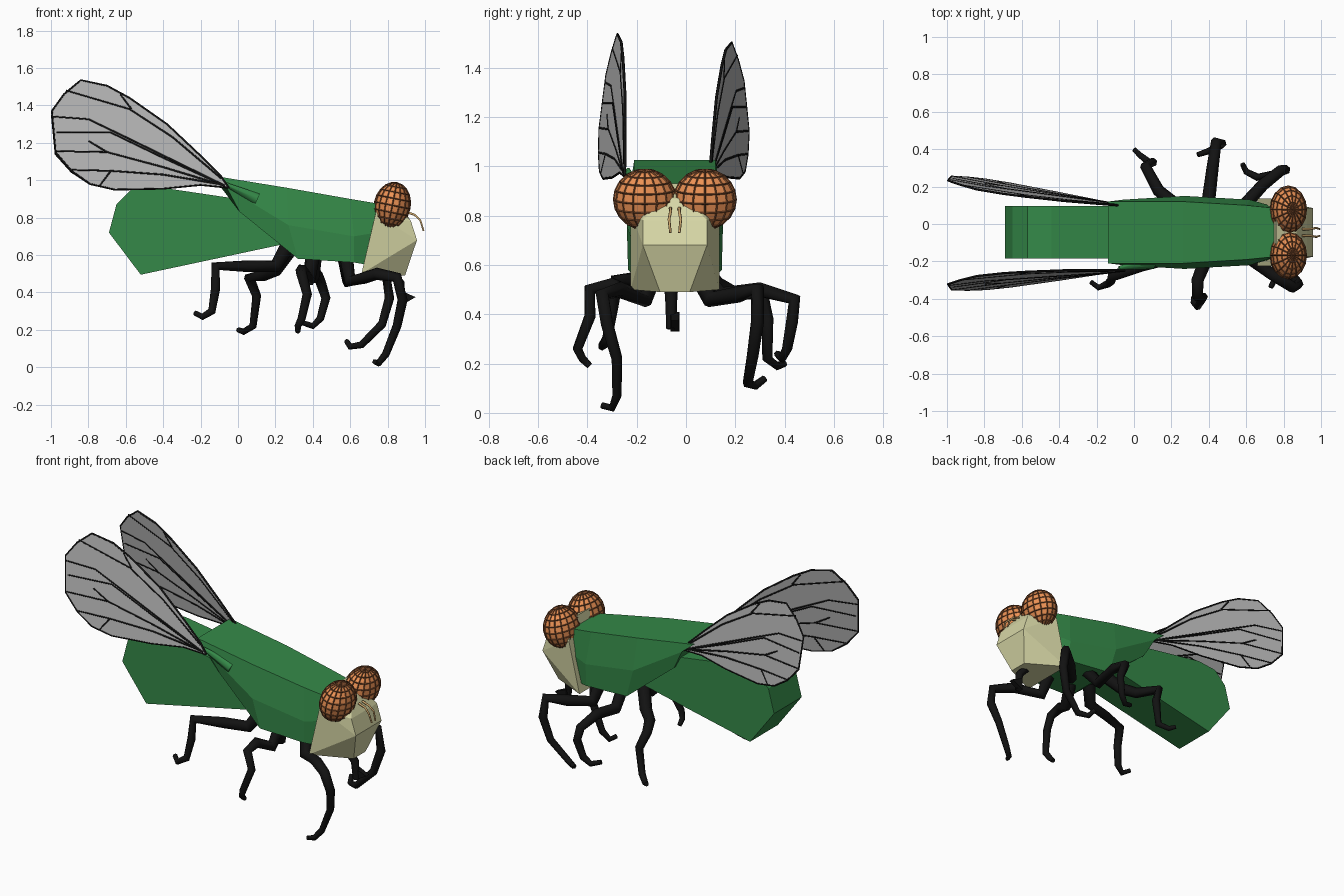
import bpy, bmesh
from mathutils import Vector

CY = -0.045  # body symmetry line


def material(name, rgb):
    m = bpy.data.materials.new(name)
    m.diffuse_color = (*rgb, 1)
    return m


GREEN = material("green", (0.035, 0.25, 0.065))
CREAM = material("cream", (0.68, 0.68, 0.38))
ORANGE = material("orange", (0.85, 0.29, 0.09))
BROWN = material("brown", (0.2, 0.07, 0.025))
TAN = material("tan", (0.6, 0.38, 0.15))
BLACK = material("black", (0.006, 0.006, 0.006))
GREY = material("wing_grey", (0.48, 0.48, 0.48))


def finish(name, bm, mat):
    bmesh.ops.recalc_face_normals(bm, faces=bm.faces[:])
    me = bpy.data.meshes.new(name)
    bm.to_mesh(me)
    bm.free()
    me.materials.append(mat)
    ob = bpy.data.objects.new(name, me)
    bpy.context.collection.objects.link(ob)
    return ob


def hull(name, pts, mat):
    """Convex solid from (x, half width, z) points mirrored about the body line."""
    bm = bmesh.new()
    for x, w, z in pts:
        for s in (-1, 1):
            bm.verts.new((x, CY + s * w, z))
    res = bmesh.ops.convex_hull(bm, input=bm.verts[:])
    loose = [v for v in bm.verts if not v.link_faces]
    bmesh.ops.delete(bm, geom=loose, context='VERTS')
    return finish(name, bm, mat)


def loft(name, sections, mat):
    """Join six-sided sections, each given as top, middle, bottom (x, half width, z)."""
    bm = bmesh.new()
    rings = []
    for sec in sections:
        pts = [(x, CY + w, z) for x, w, z in sec] + [(x, CY - w, z) for x, w, z in reversed(sec)]
        rings.append([bm.verts.new(p) for p in pts])
    for a, b in zip(rings, rings[1:]):
        for i in range(6):
            j = (i + 1) % 6
            bm.faces.new((a[i], a[j], b[j], b[i]))
    bm.faces.new(rings[0])
    bm.faces.new(rings[-1])
    return finish(name, bm, mat)


def tubes(name, paths, r0, r1, mat):
    """Tapering six-sided tubes along point paths."""
    cu = bpy.data.curves.new(name, 'CURVE')
    cu.dimensions = '3D'
    cu.bevel_depth = 1.0
    cu.bevel_resolution = 1
    cu.use_fill_caps = True
    for pts in paths:
        sp = cu.splines.new('POLY')
        sp.points.add(len(pts) - 1)
        for i, p in enumerate(pts):
            sp.points[i].co = (*p, 1)
            sp.points[i].radius = r0 + (r1 - r0) * i / (len(pts) - 1)
    cu.materials.append(mat)
    ob = bpy.data.objects.new(name, cu)
    bpy.context.collection.objects.link(ob)
    bpy.ops.object.select_all(action='DESELECT')
    ob.select_set(True)
    bpy.context.view_layer.objects.active = ob
    bpy.ops.object.convert(target='MESH')


# Abdomen and thorax
abdomen = [(-0.69, 0.72), (-0.65, 0.87), (-0.57, 0.95), (-0.44, 0.965),
           (0.1, 0.885), (0.3, 0.67), (-0.52, 0.495)]
hull("abdomen", [(x, 0.14, z) for x, z in abdomen], GREEN)
loft("thorax", [
    [(-0.14, 0.165, 1.025), (-0.06, 0.175, 0.96), (0.01, 0.15, 0.83)],
    [(0.26, 0.165, 0.96), (0.27, 0.195, 0.76), (0.32, 0.19, 0.58)],
    [(0.60, 0.145, 0.90), (0.62, 0.175, 0.70), (0.62, 0.17, 0.56)],
    [(0.75, 0.13, 0.875), (0.74, 0.14, 0.72), (0.68, 0.14, 0.55)]], GREEN)

# Head
hull("head", [(0.66, 0.18, 0.50), (0.735, 0.18, 0.82), (0.76, 0.10, 0.93),
              (0.893, 0.06, 0.49), (0.957, 0.13, 0.68), (0.925, 0.13, 0.78),
              (0.87, 0.05, 0.87)], CREAM)

# Eyes with raised grid lines
for side, y in (("right", CY - 0.122), ("left", CY + 0.122)):
    for part, mat, grow in (("eye", ORANGE, 1), ("eye_grid", BROWN, 1.008)):
        bpy.ops.mesh.primitive_uv_sphere_add(
            segments=16, ring_count=10, radius=grow,
            location=(0.825, y, 0.866), rotation=(0, 0.2, 0))
        ob = bpy.context.object
        ob.name = f"{side}_{part}"
        ob.scale = (0.095, 0.125, 0.122)
        bpy.ops.object.transform_apply(location=False, rotation=False, scale=True)
        ob.data.materials.append(mat)
        if part == "eye_grid":
            ob.modifiers.new("grid", 'WIREFRAME').thickness = 0.007

# Antennae
tubes("antennae", [[(0.90, y, 0.83), (0.945, y, 0.815), (0.975, y + d, 0.785), (0.992, y, 0.73)]
                   for y, d in ((CY - 0.018, -0.006), (CY + 0.018, 0.006))], 0.007, 0.005, TAN)

# Mouthpart
tubes("mouthpart", [[(0.82, CY - 0.015, 0.51), (0.87, CY - 0.015, 0.45), (0.88, CY - 0.015, 0.34)]],
      0.028, 0.02, BLACK)
hull("mouthpart_tip", [(0.87, 0.018, 0.41), (0.95, 0.015, 0.375), (0.87, 0.018, 0.33)], BLACK)

# Legs
legs = {
    "right_front_leg": [(0.58, -0.13, 0.58), (0.60, -0.17, 0.46), (0.74, -0.27, 0.50),
                        (0.85, -0.34, 0.48), (0.88, -0.32, 0.36), (0.85, -0.28, 0.22),
                        (0.79, -0.28, 0.07), (0.75, -0.30, 0.02), (0.73, -0.34, 0.03)],
    "left_front_leg": [(0.57, 0.04, 0.58), (0.59, 0.10, 0.46), (0.69, 0.21, 0.48),
                       (0.79, 0.29, 0.50), (0.81, 0.29, 0.37), (0.77, 0.27, 0.23),
                       (0.66, 0.25, 0.12), (0.60, 0.28, 0.11), (0.58, 0.32, 0.14)],
    "right_middle_leg": [(0.40, -0.13, 0.60), (0.38, -0.20, 0.47), (0.34, -0.30, 0.52),
                         (0.34, -0.39, 0.50), (0.37, -0.39, 0.39), (0.34, -0.44, 0.26),
                         (0.32, -0.42, 0.22), (0.32, -0.39, 0.19)],
    "left_middle_leg": [(0.41, 0.04, 0.60), (0.40, 0.14, 0.48), (0.42, 0.30, 0.50),
                        (0.44, 0.44, 0.46), (0.47, 0.43, 0.37), (0.44, 0.41, 0.26),
                        (0.40, 0.39, 0.22), (0.34, 0.37, 0.24)],
    "right_rear_leg": [(0.26, -0.12, 0.64), (0.20, -0.18, 0.54), (0.05, -0.22, 0.54),
                       (-0.12, -0.28, 0.54), (-0.12, -0.30, 0.42), (-0.14, -0.32, 0.30),
                       (-0.19, -0.34, 0.27), (-0.23, -0.31, 0.29)],
    "left_rear_leg": [(0.27, 0.04, 0.62), (0.20, 0.12, 0.52), (0.13, 0.18, 0.49),
                      (0.06, 0.31, 0.48), (0.10, 0.33, 0.38), (0.08, 0.33, 0.22),
                      (0.03, 0.37, 0.19), (0.0, 0.40, 0.20)],
}
for name, path in legs.items():
    tubes(name, [path], 0.04, 0.014, BLACK)

# Wings: flat outline laid on a tilted plane, with dark veins
outline = [(-0.05, 0.96), (-0.09, 1.02), (-0.21, 1.14), (-0.38, 1.30), (-0.58, 1.44),
           (-0.70, 1.505), (-0.84, 1.535), (-0.93, 1.46), (-0.995, 1.37), (-0.975, 1.15),
           (-0.89, 1.05), (-0.79, 0.98), (-0.66, 0.95), (-0.40, 0.955), (-0.20, 0.975)]
veins = [
    [(-0.07, 0.97), (-0.58, 1.22), (-0.80, 1.326), (-0.99, 1.34)],
    [(-0.07, 0.97), (-0.40, 1.12), (-0.685, 1.257), (-0.97, 1.257)],
    [(-0.07, 0.97), (-0.40, 1.07), (-0.70, 1.15), (-0.97, 1.155)],
    [(-0.10, 0.98), (-0.40, 1.03), (-0.68, 1.05), (-0.89, 1.055)],
    [(-0.09, 1.01), (-0.35, 1.23), (-0.58, 1.38), (-0.92, 1.48)],
    [(-0.57, 1.38), (-0.63, 1.46)],
    [(-0.70, 1.15), (-0.80, 1.21)],
    [(-0.68, 1.05), (-0.74, 0.97)],
]
for side, y0, b, c, k in (("right", -0.25, 0.137, 0.14, 1.0), ("left", 0.10, -0.19, -0.12, 0.94)):
    def place(p):
        dx, dz = p[0] + 0.06, (p[1] - 0.97) * k
        return Vector((p[0], y0 + b * dx + c * dz, 0.97 + dz))
    bm = bmesh.new()
    bm.faces.new([bm.verts.new(place(p)) for p in outline])
    wing = finish(f"{side}_wing", bm, GREY)
    thick = wing.modifiers.new("thickness", 'SOLIDIFY')
    thick.thickness, thick.offset = 0.005, 0
    lines = veins + [outline + outline[:1]]
    tubes(f"{side}_wing_veins", [[place(p) for p in v] for v in lines], 0.006, 0.005, BLACK)

# Wing roots joining the wings to the thorax
for side, y in (("right", -0.235), ("left", 0.11)):
    tubes(f"{side}_wing_root", [[(0.10, CY + (y - CY) * 0.85, 0.90), (-0.08, y, 0.985)]],
          0.035, 0.01, GREEN)
